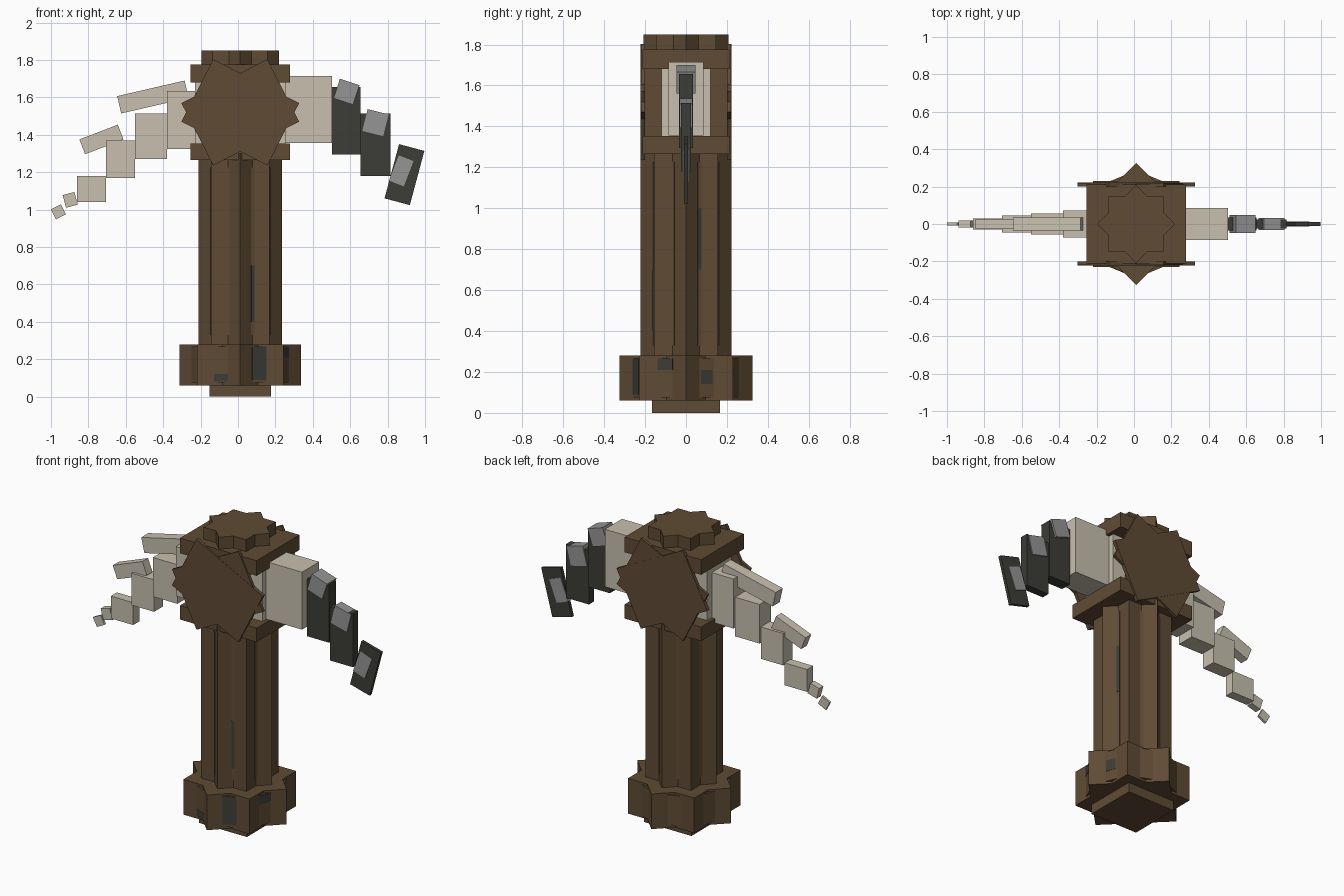
import bpy, bmesh
from math import radians, sin, cos
from mathutils import Matrix, Vector

cube = bpy.data.objects.get("Cube")
if cube:
    bpy.data.objects.remove(cube, do_unlink=True)


def material(name, rgb):
    m = bpy.data.materials.new(name)
    m.use_nodes = True
    col = (*rgb, 1)
    m.diffuse_color = col
    m.node_tree.nodes["Principled BSDF"].inputs["Base Color"].default_value = col
    return m


BROWN = material("wood brown", (.115, .071, .035))
CREAM = material("bone cream", (.58, .53, .43))
DARK = material("dark iron", (.045, .047, .038))
GREY = material("edge grey", (.30, .30, .30))
CX = .012   # axis of the handle


def box(name, mat, center, size, turn=0, tilt=0):
    """Box turned about z, or tilted counter-clockwise as seen from the front (degrees)."""
    rot = Matrix.Rotation(radians(turn), 4, 'Z') @ Matrix.Rotation(radians(-tilt), 4, 'Y')
    me = bpy.data.meshes.new(name)
    bm = bmesh.new()
    bmesh.ops.create_cube(bm, size=1, matrix=Matrix.Translation(center) @ rot @ Matrix.Diagonal((*size, 1)))
    bm.to_mesh(me)
    bm.free()
    me.materials.append(mat)
    ob = bpy.data.objects.new(name, me)
    bpy.context.collection.objects.link(ob)
    return ob


def span(name, mat, x0, x1, half_y, z0, z1):
    return box(name, mat, ((x0 + x1) / 2, 0, (z0 + z1) / 2), (x1 - x0, 2 * half_y, z1 - z0))


def star_block(name, half, z0, z1):
    """Square block crossed with the same block turned by 45 degrees."""
    for turn in (0, 45):
        box(f"{name}_{turn}", BROWN, (CX, 0, (z0 + z1) / 2), (2 * half, 2 * half, z1 - z0), turn)


def ribs(name, radius, width, z0, z1):
    """Crossing slats whose ends fill the notches of a star block."""
    for i in range(4):
        box(f"{name}_{i}", BROWN, (CX, 0, (z0 + z1) / 2), (2 * radius, width, z1 - z0), 22.5 + 45 * i)


def patch(name, radius, angle, width, z0, z1):
    """Thin dark plate on the end of a rib."""
    a = radians(angle)
    box(name, DARK, (CX + radius * cos(a), radius * sin(a), (z0 + z1) / 2), (.004, width, z1 - z0), angle)


# Handle: foot, pommel, shaft and cap
span("foot", BROWN, CX - .165, CX + .165, .165, 0, .07)
star_block("pommel", .23, .06, .28)
ribs("pommel_rib", .265, .086, .075, .268)
star_block("shaft", .157, .27, 1.30)
ribs("shaft_rib", .175, .02, .33, 1.225)
star_block("cap", .147, 1.77, 1.85)

# Dark worn patches
patch("pommel_patch_front", .265, -67.5, .082, .09, .265)
patch("pommel_patch_front_low", .265, -112.5, .08, .08, .12)
patch("pommel_patch_side", .265, -22.5, .08, .21, .265)
patch("pommel_patch_side_back", .265, 22.5, .06, .14, .21)
patch("shaft_patch_front", .175, -67.5, .018, .4, .7)
patch("shaft_patch_side", .175, 22.5, .018, .7, 1.0)

# Head: collars, core and star plates on front and back
for name, z0, z1 in (("lower_collar", 1.265, 1.353), ("upper_collar", 1.68, 1.775)):
    span(name, BROWN, CX - .265, CX + .265, .212, z0, z1)
span("head_core", BROWN, CX - .157, CX + .157, .2, 1.35, 1.69)
span("socket", CREAM, -.23, .255, .12, 1.35, 1.68)
for side, y in (("front", -.211), ("back", .211)):
    for i, tilt in enumerate((27, -27)):
        depth = .022 if i else .019
        box(f"{side}_star_plate_{i}", BROWN, (CX, y, 1.52), (.516, depth, .374), tilt=tilt)

# Stepped spike on the right
for i, (x0, x1, hy, z0, z1) in enumerate((
        (-.38, -.1, .073, 1.325, 1.635), (-.55, -.38, .057, 1.27, 1.515),
        (-.705, -.55, .045, 1.17, 1.37), (-.86, -.705, .03, 1.04, 1.18))):
    span(f"spike_step_{i}", CREAM, x0, x1, hy, z0, z1)
box("spike_end", CREAM, (-.897, 0, 1.052), (.065, .04, .07), tilt=15)
box("spike_tip", CREAM, (-.96, 0, .988), (.06, .014, .06), tilt=27)
box("upper_barb", CREAM, (-.455, 0, 1.602), (.37, .07, .095), tilt=13)
box("lower_barb", CREAM, (-.73, 0, 1.375), (.22, .056, .085), tilt=21)

# Blade arm on the left
span("blade_mount", CREAM, .1, .503, .085, 1.355, 1.715)
span("blade_inner", DARK, .503, .655, .035, 1.295, 1.655)
span("blade_middle", DARK, .655, .815, .025, 1.18, 1.515)
box("blade_outer", DARK, (.89, 0, 1.187), (.14, .02, .30), tilt=-15)
box("blade_inner_edge", GREY, (.58, 0, 1.63), (.11, .094, .11), tilt=-18)
box("blade_middle_edge", GREY, (.735, 0, 1.465), (.115, .062, .12), tilt=-14)
box("blade_outer_edge", GREY, (.873, 0, 1.207), (.085, .028, .145), tilt=-21)
